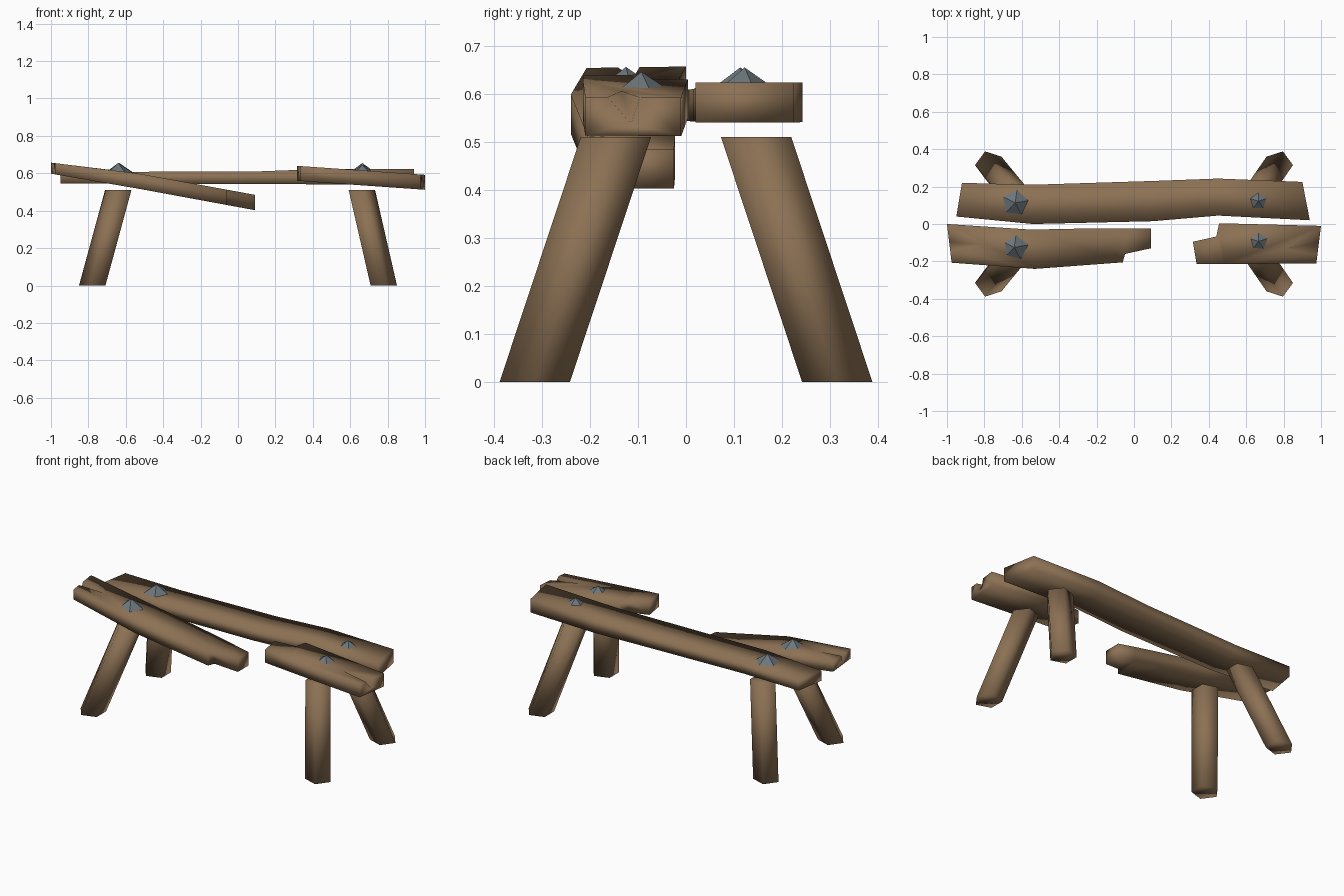
import bpy, bmesh, math
from mathutils import Vector

if "Cube" in bpy.data.objects:
    bpy.data.objects.remove(bpy.data.objects["Cube"])


def material(name, rgb):
    m = bpy.data.materials.new(name)
    m.diffuse_color = (*rgb, 1)
    m.use_nodes = True
    m.node_tree.nodes["Principled BSDF"].inputs["Base Color"].default_value = m.diffuse_color
    return m


WOOD = material("brown wood", (0.262, 0.165, 0.089))
IRON = material("grey iron", (0.150, 0.180, 0.195))


def finish(name, bm, mat, smooth=True):
    bmesh.ops.recalc_face_normals(bm, faces=bm.faces)
    me = bpy.data.meshes.new(name)
    for f in bm.faces:
        f.smooth = smooth
    bm.to_mesh(me)
    bm.free()
    me.materials.append(mat)
    ob = bpy.data.objects.new(name, me)
    bpy.context.collection.objects.link(ob)
    return ob


def loft(name, rings, mat):
    """Skin a row of equal rings and cap both ends."""
    bm = bmesh.new()
    vs = [[bm.verts.new(p) for p in r] for r in rings]
    n = len(vs[0])
    for a, b in zip(vs, vs[1:]):
        for i in range(n):
            j = (i + 1) % n
            bm.faces.new((a[i], a[j], b[j], b[i]))
    bm.faces.new(vs[0])
    bm.faces.new(vs[-1])
    return finish(name, bm, mat)


def ramp(pts, x):
    """Piecewise linear height, extended past the ends."""
    k = 1
    while k < len(pts) - 1 and x > pts[k][0]:
        k += 1
    (x0, z0), (x1, z1) = pts[k - 1], pts[k]
    return z0 + (z1 - z0) * (x - x0) / (x1 - x0)


def plank(name, stations, top, bottom):
    """Stations give the front and back edge points seen from above."""
    rings = []
    for xf, yf, xb, yb in stations:
        rings.append([(xf, yf, ramp(bottom, xf)), (xb, yb, ramp(bottom, xb)),
                      (xb, yb, ramp(top, xb)), (xf, yf, ramp(top, xf))])
    return loft(name, rings, WOOD)


def crack(ob, apex, left, right, low):
    """Cut a pointed split into a plank end."""
    bm = bmesh.new()
    v = [bm.verts.new(p) for p in (apex, left, right, low)]
    for t in ((0, 1, 2), (0, 2, 3), (0, 3, 1), (1, 3, 2)):
        bm.faces.new([v[i] for i in t])
    cutter = finish("crack_cutter", bm, WOOD)
    cutter.hide_render = True
    mod = ob.modifiers.new("crack", 'BOOLEAN')
    mod.operation = 'DIFFERENCE'
    mod.solver = 'EXACT'
    mod.object = cutter
    bpy.context.view_layer.objects.active = ob
    bpy.ops.object.modifier_apply(modifier=mod.name)
    bpy.data.objects.remove(cutter)


# Whole back plank
plank("back_plank",
      [(-0.95, 0.04, -0.92, 0.22), (-0.54, 0.0, -0.54, 0.21), (0.1, 0.015, 0.1, 0.23),
       (0.45, 0.045, 0.45, 0.243), (0.94, 0.02, 0.90, 0.225)],
      [(-0.95, 0.607), (0.1, 0.61), (0.35, 0.623), (0.94, 0.624)],
      [(-0.95, 0.545), (0.94, 0.54)])

# Broken front plank, sagging left piece
left = plank("front_left_plank",
             [(-0.975, -0.207, -1.0, 0.0), (-0.53, -0.24, -0.55, -0.03),
              (-0.06, -0.205, -0.2, -0.023), (-0.048, -0.16, -0.03, -0.023),
              (0.09, -0.13, 0.09, -0.025)],
             [(-1.0, 0.657), (-0.55, 0.602), (0.09, 0.485)],
             [(-1.0, 0.598), (-0.55, 0.521), (0.09, 0.403)])
crack(left, (-0.78, -0.11, 0.636), (-1.03, -0.155, 0.67), (-1.03, -0.09, 0.67),
      (-1.03, -0.115, 0.605))

# Broken front plank, right piece
right = plank("front_right_plank",
              [(0.335, -0.215, 0.315, -0.095), (0.46, -0.215, 0.44, -0.067),
               (0.48, -0.215, 0.455, 0.004), (0.975, -0.21, 1.0, -0.01)],
              [(0.315, 0.64), (1.0, 0.592)], [(0.315, 0.56), (1.0, 0.512)])
crack(right, (0.79, -0.135, 0.61), (1.03, -0.18, 0.60), (1.03, -0.085, 0.60),
      (1.03, -0.11, 0.522))

# Splayed five-sided legs
for side, sx, xt in (("left", -1, 0.633), ("right", 1, 0.655)):
    for end, sy in (("front", -1), ("back", 1)):
        def ring(cx, cy, z):
            return [(sx * (cx + 0.078 * math.cos(math.tau * i / 5)),
                     sy * (cy + 0.077 * math.sin(math.tau * i / 5)), z) for i in range(5)]
        loft(f"{end}_{side}_leg", [ring(0.772, 0.315, 0), ring(xt, 0.146, 0.51)], WOOD)

# Pointed nail heads
for name, x, y, r, z0, z1, turn in (
        ("back_left_nail", -0.635, 0.113, 0.075, 0.605, 0.655, 10),
        ("front_left_nail", -0.64, -0.125, 0.075, 0.605, 0.656, 10),
        ("back_right_nail", 0.665, 0.122, 0.05, 0.62, 0.655, 90),
        ("front_right_nail", 0.665, -0.093, 0.051, 0.612, 0.646, 90)):
    bm = bmesh.new()
    bmesh.ops.create_cone(bm, cap_ends=True, segments=5, radius1=r, radius2=0, depth=z1 - z0)
    bmesh.ops.remove_doubles(bm, verts=bm.verts, dist=1e-5)
    # create_cone starts at +y, so turn is measured from +x
    ang = math.radians(turn - 90)
    for v in bm.verts:
        c, s = math.cos(ang), math.sin(ang)
        p = v.co.copy()
        v.co = Vector((x + p.x * c - p.y * s, y + p.x * s + p.y * c, p.z + (z0 + z1) / 2))
    finish(name, bm, IRON, False)
